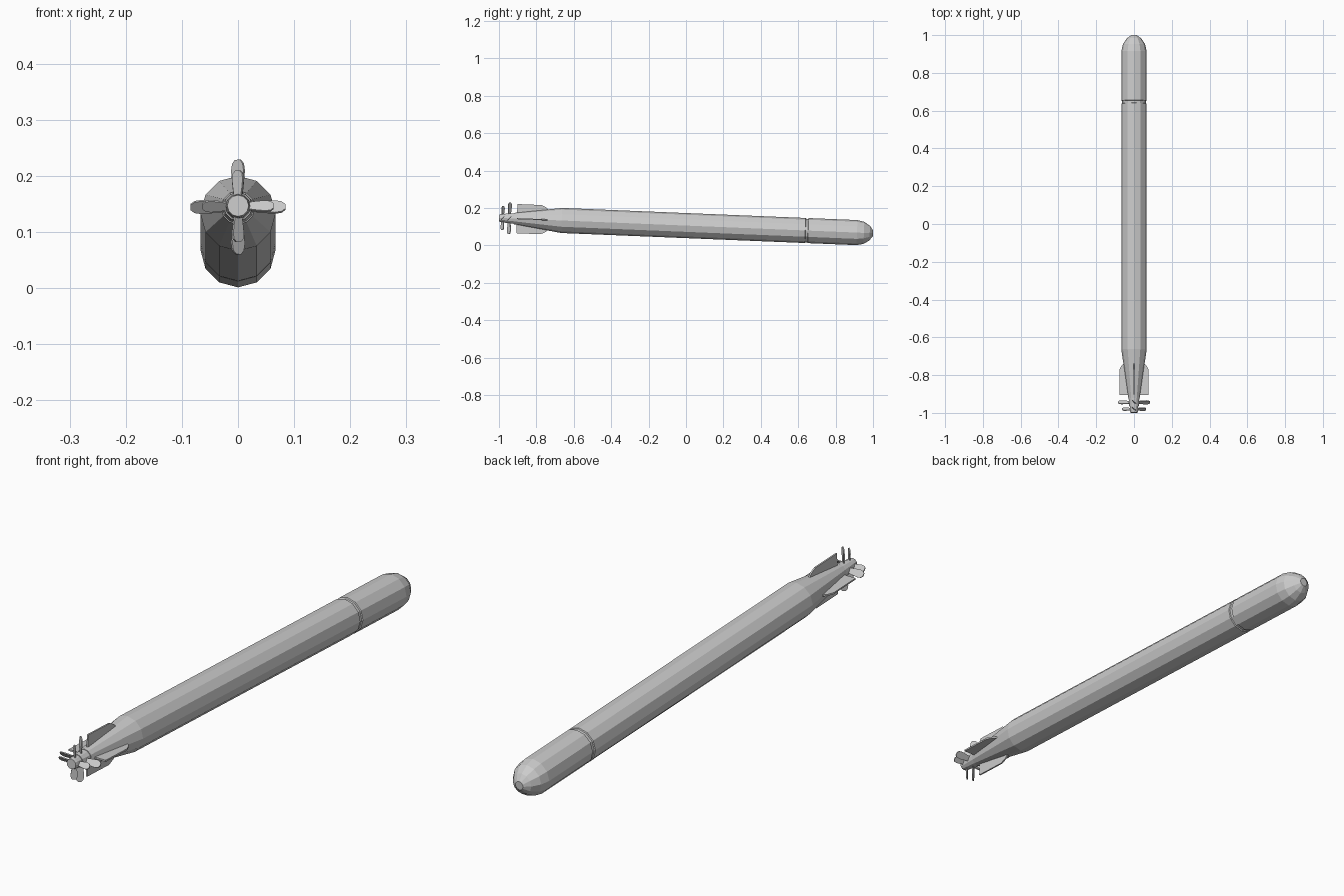
import bpy, bmesh, math
from mathutils import Matrix, Vector

if "Cube" in bpy.data.objects:
    bpy.data.objects.remove(bpy.data.objects["Cube"])

# The whole model leans slightly nose-down about its centre
TILT = Matrix.Translation((0, 0, 0.106)) @ Matrix.Rotation(math.radians(-2.35), 4, 'X')


def finish(name, bm):
    bmesh.ops.recalc_face_normals(bm, faces=bm.faces[:])
    bm.transform(TILT)
    mesh = bpy.data.meshes.new(name)
    bm.to_mesh(mesh)
    bm.free()
    obj = bpy.data.objects.new(name, mesh)
    bpy.context.collection.objects.link(obj)
    return obj


def lathe(name, profile, sides=12):
    """Spin (y, radius) pairs about the long axis, with flat end caps."""
    bm = bmesh.new()
    rings = []
    for y, r in profile:
        angles = [2 * math.pi * i / sides for i in range(sides)]
        rings.append([bm.verts.new((r * math.cos(a), y, r * math.sin(a))) for a in angles])
    for a, b in zip(rings, rings[1:]):
        for i in range(sides):
            j = (i + 1) % sides
            bm.faces.new((a[i], a[j], b[j], b[i]))
    bm.faces.new(rings[0])
    bm.faces.new(rings[-1])
    return finish(name, bm)


def plates(name, outline, chord, thickness):
    """Four thin plates round the axis; outline holds (radius, chord offset)."""
    bm = bmesh.new()
    chord = Vector(chord).normalized()
    normal = Vector((1, 0, 0)).cross(chord)
    for k in range(4):
        turn = Matrix.Rotation(k * math.pi / 2, 4, 'Y')
        lo, hi = [[bm.verts.new(turn @ (Vector((r, 0, 0)) + chord * c + normal * s))
                   for r, c in outline] for s in (-thickness / 2, thickness / 2)]
        bm.faces.new(lo)
        bm.faces.new(hi)
        for i in range(len(lo)):
            j = (i + 1) % len(lo)
            bm.faces.new((lo[i], lo[j], hi[j], hi[i]))
    return bm


# Hull with tapered tail, joint groove and rounded nose
lathe("hull", [(-0.922, 0.030), (-0.665, 0.067), (0.638, 0.067), (0.640, 0.063),
               (0.652, 0.063), (0.654, 0.067), (0.915, 0.067), (0.952, 0.059),
               (0.983, 0.039), (1.0, 0.016)])

# Propeller hubs
lathe("front_hub", [(-0.966, 0.025), (-0.926, 0.028), (-0.915, 0.028)])
lathe("rear_hub", [(-1.0, 0.019), (-0.99, 0.021), (-0.96, 0.023)])

# Tail fins
finish("tail_fins", plates("tail_fins", [(0.02, -0.905), (0.078, -0.905), (0.078, -0.775),
                                         (0.066, -0.750), (0.050, -0.735), (0.02, -0.735)],
                           (0, 1, 0), 0.006))


# Two four-bladed propellers, the rear one smaller
def propeller(name, y, radius, width):
    half = [(0.015, 0.28), (0.45 * radius, 0.40), (0.75 * radius, 0.5),
            (0.90 * radius, 0.42), (0.98 * radius, 0.2)]
    outline = [(r, -w * width) for r, w in half] + [(r, w * width) for r, w in reversed(half)]
    pitch = math.radians(40)
    bm = plates(name, outline, (0, math.sin(pitch), math.cos(pitch)), 0.004)
    bm.transform(Matrix.Translation((0, y, 0)))
    finish(name, bm)


propeller("front_propeller", -0.945, 0.086, 0.029)
propeller("rear_propeller", -0.981, 0.065, 0.025)
